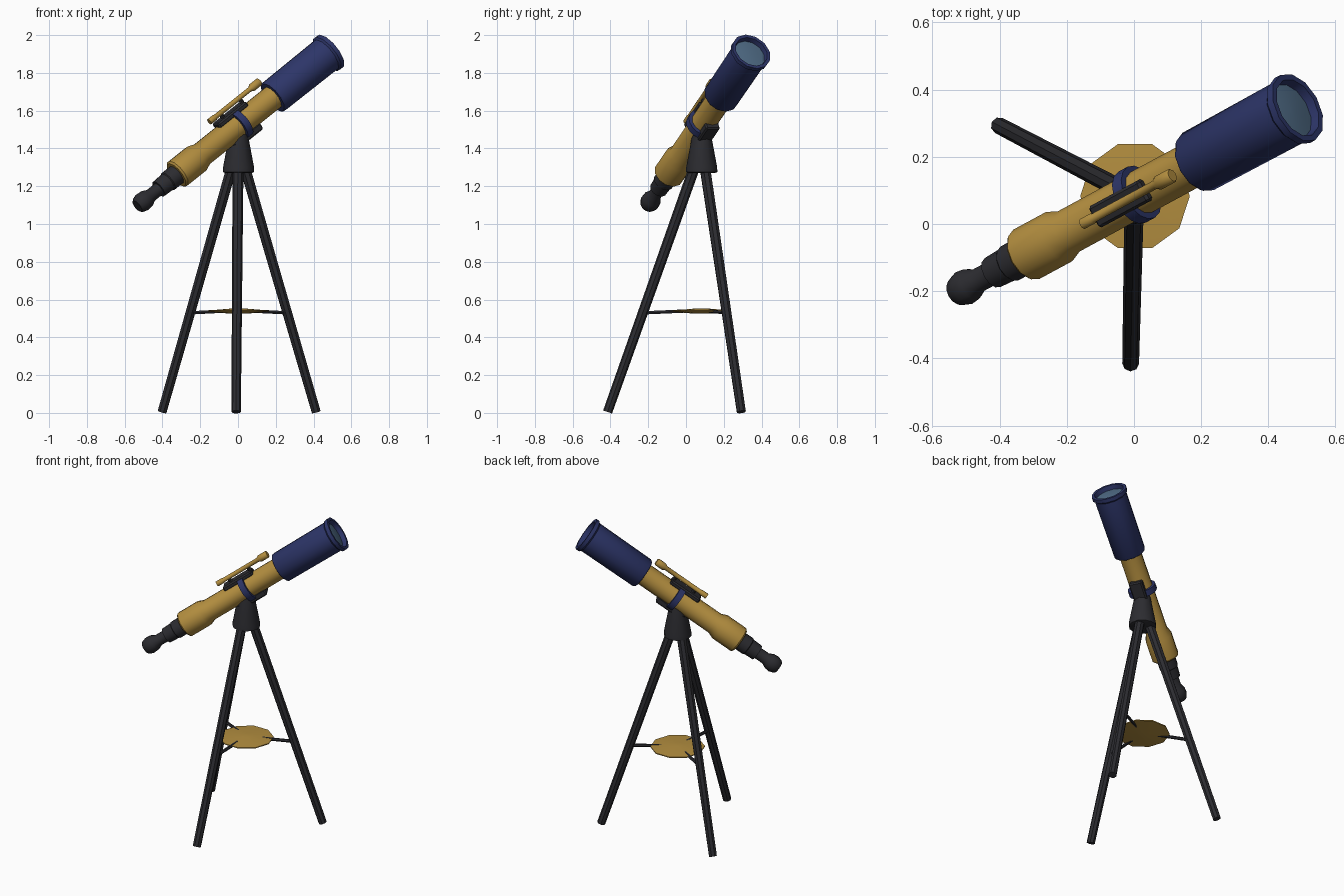
import bpy, math
from mathutils import Vector, Matrix

if "Cube" in bpy.data.objects:
    bpy.data.objects.remove(bpy.data.objects["Cube"])

def material(name, rgb):
    m = bpy.data.materials.new(name)
    m.diffuse_color = (*rgb, 1)
    m.use_nodes = True
    m.node_tree.nodes["Principled BSDF"].inputs["Base Color"].default_value = m.diffuse_color
    return m

BRASS = material("brass", (0.45, 0.27, 0.05))
BLUE = material("navy", (0.026, 0.036, 0.14))
BLACK = material("black", (0.025, 0.025, 0.03))
GLASS = material("glass", (0.08, 0.15, 0.24))

# Tube frame: local z runs along the telescope axis, local x points up from it
AZ, EL = math.radians(28.4), math.radians(35.2)
axis = Vector((math.cos(EL) * math.cos(AZ), math.cos(EL) * math.sin(AZ), math.sin(EL)))
up = Vector((-math.sin(EL) * math.cos(AZ), -math.sin(EL) * math.sin(AZ), math.cos(EL)))
side = axis.cross(up)
TUBE = Matrix.Translation((0, 0.083, 1.522)) @ Matrix((up, side, axis)).transposed().to_4x4()
STAND = Matrix.Translation((0.003, 0.083, 0))

def make(name, verts, faces, mat, frame, smooth=True):
    me = bpy.data.meshes.new(name)
    me.from_pydata([frame @ Vector(v) for v in verts], [], faces)
    me.materials.append(mat)
    ob = bpy.data.objects.new(name, me)
    bpy.context.collection.objects.link(ob)
    if smooth:
        bpy.context.view_layer.objects.active = ob
        ob.select_set(True)
        bpy.ops.object.shade_smooth_by_angle(angle=math.radians(40))
        ob.select_set(False)
    return ob

def lathe(name, profile, mat, frame, n=12, offset=0, closed=False):
    """Spin (z, radius) points round local z; ends capped unless the profile is closed."""
    verts = [(offset + r * math.cos(2 * math.pi * i / n), r * math.sin(2 * math.pi * i / n), z)
             for z, r in profile for i in range(n)]
    m = len(profile)
    faces = [(k * n + i, k * n + (i + 1) % n, (k + 1) % m * n + (i + 1) % n, (k + 1) % m * n + i)
             for k in range(m if closed else m - 1) for i in range(n)]
    if not closed:
        faces += [tuple(range(n))[::-1], tuple(range((m - 1) * n, m * n))]
    return make(name, verts, faces, mat, frame)

def rod(name, a, b, r, mat, n=8, r2=None):
    a, b = Vector(a), Vector(b)
    frame = Matrix.Translation(a) @ (b - a).to_track_quat('Z', 'Y').to_matrix().to_4x4()
    return lathe(name, [(0, r), ((b - a).length, r2 or r)], mat, frame, n)

def box(name, lo, hi, mat, frame):
    verts = [(x, y, z) for x in (lo[0], hi[0]) for y in (lo[1], hi[1]) for z in (lo[2], hi[2])]
    faces = [(0, 1, 3, 2), (4, 6, 7, 5), (0, 4, 5, 1), (2, 3, 7, 6), (0, 2, 6, 4), (1, 5, 7, 3)]
    ob = make(name, verts, faces, mat, frame, False)
    bev = ob.modifiers.new("bevel", 'BEVEL')
    bev.width, bev.segments = 0.008, 1
    return ob

# Optical tube, dew shield, lens and eyepiece
lathe("main_tube", [(-0.455, 0.074), (-0.445, 0.083), (-0.31, 0.083), (-0.27, 0.068), (0.28, 0.068)],
      BRASS, TUBE)
lathe("dew_shield", [(0.255, 0.06), (0.255, 0.09), (0.265, 0.097), (0.645, 0.1), (0.655, 0.11),
                     (0.678, 0.11), (0.678, 0.092), (0.64, 0.086), (0.64, 0.06)],
      BLUE, TUBE, closed=True)
lathe("front_lens", [(0.635, 0.09), (0.65, 0.088), (0.655, 0.05), (0.657, 0.01)], GLASS, TUBE)
lathe("eyepiece", [(-0.742, 0.036), (-0.73, 0.045), (-0.705, 0.053), (-0.675, 0.05), (-0.645, 0.036),
                   (-0.585, 0.036), (-0.585, 0.049), (-0.52, 0.052), (-0.515, 0.057), (-0.44, 0.057)],
      BLACK, TUBE)

# Ring clamp
lathe("clamp_ring", [(-0.008, 0.064), (-0.008, 0.086), (0.03, 0.086), (0.03, 0.064)],
      BLUE, TUBE, 16, closed=True)

# Finder scope on its base, and the saddle under the tube
box("finder_base", (0.055, -0.036, -0.11), (0.087, 0.036, 0.1), BLACK, TUBE)
box("saddle", (-0.092, -0.042, -0.1), (-0.05, 0.042, 0.1), BLACK, TUBE)
for z in (-0.05, 0.09):
    box("finder_post", (0.07, -0.01, z - 0.012), (0.108, 0.01, z + 0.012), BLACK, TUBE)
lathe("finder_scope", [(-0.13, 0.017), (-0.09, 0.017), (-0.085, 0.014), (0.17, 0.014), (0.185, 0.023),
                       (0.235, 0.023), (0.24, 0.019)], BRASS, TUBE, 10, offset=0.115)

# Tripod head
lathe("tripod_head", [(1.27, 0.07), (1.275, 0.083), (1.3, 0.082), (1.45, 0.054), (1.475, 0.05)],
      BLACK, STAND)

# Legs with a spreader arm from each to the tray
tray_centre = Vector((0.003, 0.083, 0.543))
for top, foot in (((0, 0.045), (-0.01, -0.415)), ((-0.033, 0.1), (-0.402, 0.293)),
                  ((0.036, 0.1), (0.414, 0.293))):
    a, b = Vector((*foot, 0.005)), Vector((*top, 1.3))
    rod("tripod_leg", a, b, 0.025, BLACK, r2=0.029)
    rod("spreader_arm", a.lerp(b, 0.405), tray_centre, 0.01, BLACK, 6)

# Accessory tray
lathe("tray", [(0.525, 0.04), (0.536, 0.163), (0.542, 0.163), (0.553, 0.03)], BRASS, STAND, 10)
